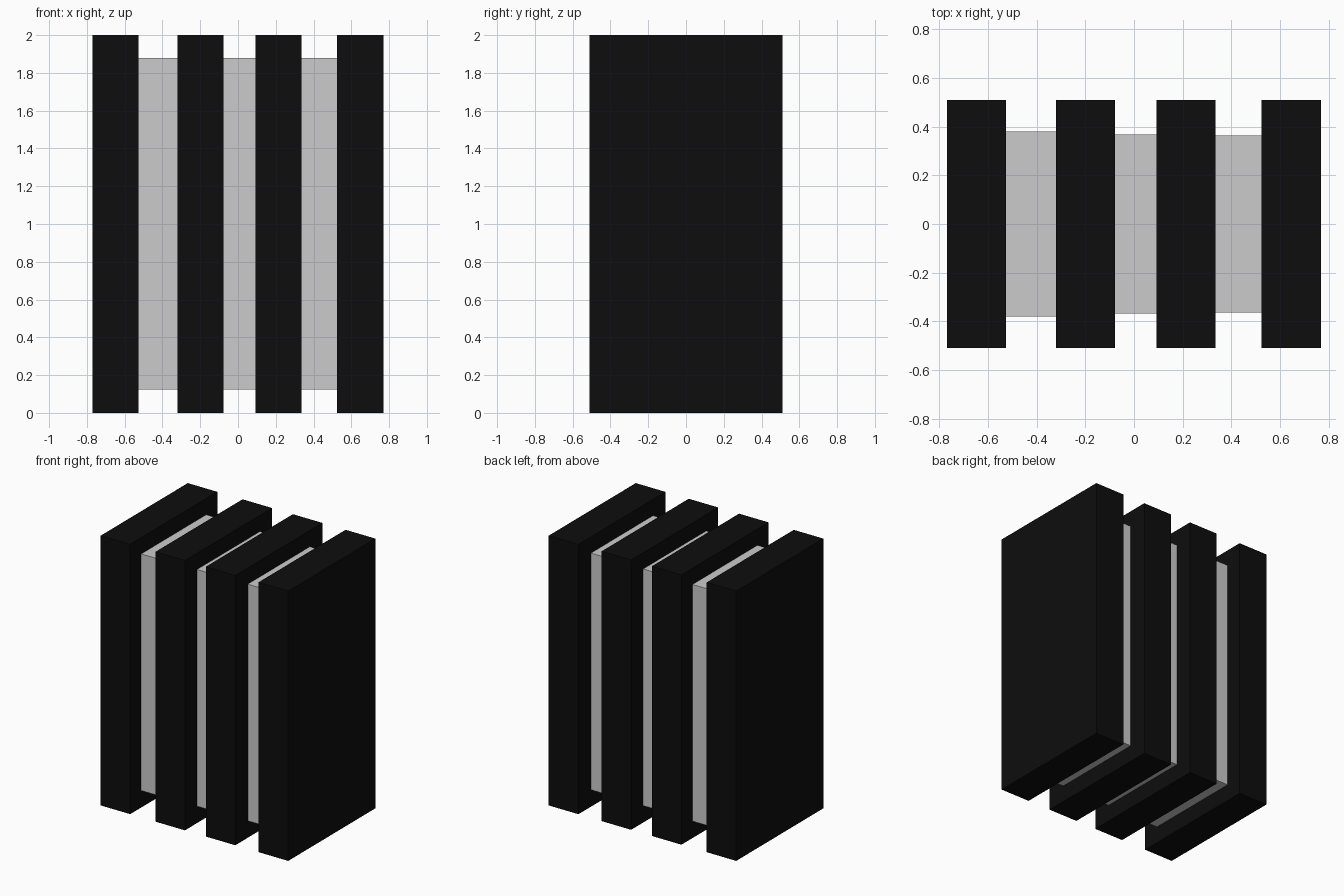
import bpy

if "Cube" in bpy.data.objects:
    bpy.data.objects.remove(bpy.data.objects["Cube"])

black = bpy.data.materials.new("black")
black.diffuse_color = (0.004, 0.004, 0.004, 1)
black.use_nodes = True
black.node_tree.nodes["Principled BSDF"].inputs["Base Color"].default_value = black.diffuse_color


def box(name, x0, x1, half_depth, z0, z1, material=None):
    """Box spanning x0..x1 and z0..z1, centred on y = 0."""
    bpy.ops.mesh.primitive_cube_add(size=1, location=((x0 + x1) / 2, 0, (z0 + z1) / 2))
    ob = bpy.context.object
    ob.name = name
    ob.scale = (x1 - x0, 2 * half_depth, z1 - z0)
    bpy.ops.object.transform_apply(location=False, rotation=False, scale=True)
    if material:
        ob.data.materials.append(material)
    return ob


# Four upright black slabs
slabs = [(-0.769, -0.527), (-0.32, -0.078), (0.093, 0.335), (0.525, 0.769)]
for i, (x0, x1) in enumerate(slabs, 1):
    box(f"slab_{i}", x0, x1, 0.51, 0, 2, black)

# Recessed grey cores filling the gaps between neighbouring slabs
core_half_depths = [0.381, 0.369, 0.364]
for i, depth in enumerate(core_half_depths):
    box(f"core_{i + 1}", slabs[i][1], slabs[i + 1][0], depth, 0.125, 1.88)
